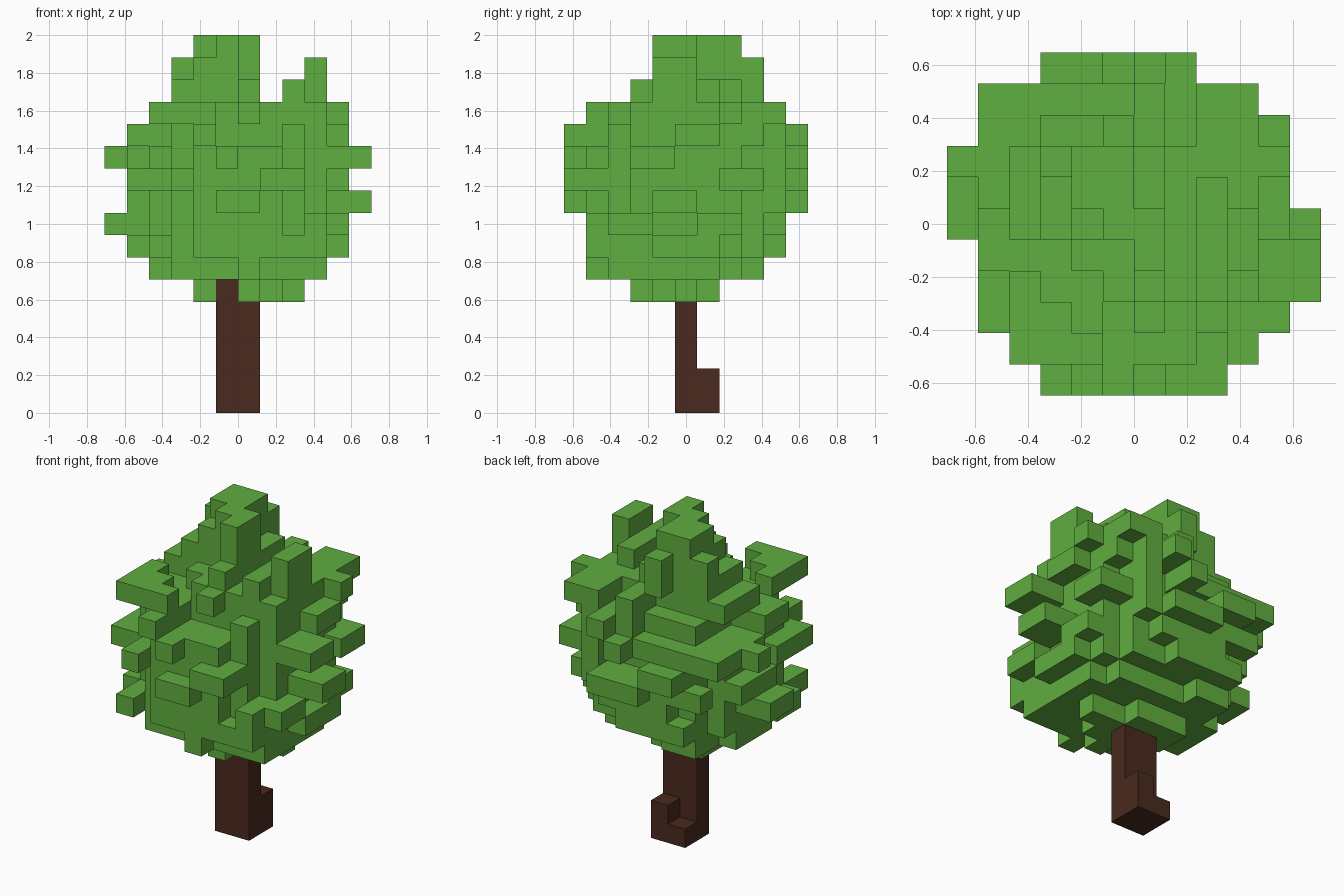
import bpy, bmesh, math
from mathutils import Vector

cube = bpy.data.objects.get("Cube")
if cube:
    bpy.data.objects.remove(cube, do_unlink=True)

U = 2 / 17  # edge of one block


def make_material(name, color):
    m = bpy.data.materials.new(name)
    m.use_nodes = True
    m.diffuse_color = color
    bsdf = m.node_tree.nodes["Principled BSDF"]
    bsdf.inputs["Base Color"].default_value = color
    bsdf.inputs["Roughness"].default_value = 0.9
    return m


def fill(boxes):
    """Cells covered by boxes (x0, x1, y0, y1, z0, z1) in block units."""
    return {(x, y, z) for x0, x1, y0, y1, z0, z1 in boxes
            for x in range(x0, x1) for y in range(y0, y1) for z in range(z0, z1)}


def build(name, cells, material):
    """One clean skin around the outside of a set of block cells."""
    bm = bmesh.new()
    verts = {}

    def vert(p):
        key = tuple(round(c) for c in p)
        if key not in verts:
            verts[key] = bm.verts.new((key[0] * U, (key[1] - 5.5) * U, key[2] * U))
        return verts[key]

    for cell in cells:
        mid = Vector(cell) + Vector((0.5, 0.5, 0.5))
        for axis in range(3):
            for sign in (-1, 1):
                near = list(cell)
                near[axis] += sign
                if tuple(near) in cells:
                    continue
                n, a = Vector((0, 0, 0)), Vector((0, 0, 0))
                n[axis], a[(axis + 1) % 3] = sign, 1
                b = n.cross(a)
                corners = [mid + (n + a * s + b * t) / 2
                           for s, t in ((-1, -1), (1, -1), (1, 1), (-1, 1))]
                bm.faces.new([vert(p) for p in corners])
    # merge the block sides into large flat faces
    bmesh.ops.dissolve_limit(bm, angle_limit=math.radians(1),
                             verts=bm.verts, edges=bm.edges)
    mesh = bpy.data.meshes.new(name)
    bm.to_mesh(mesh)
    bm.free()
    mesh.materials.append(material)
    obj = bpy.data.objects.new(name, mesh)
    bpy.context.collection.objects.link(obj)
    return obj


leaf_green = make_material("leaf green", (0.118, 0.425, 0.051, 1))
bark_brown = make_material("bark brown", (0.068, 0.023, 0.013, 1))

# Trunk with a stepped root behind it
trunk = [(-1, 1, 5, 6, 0, 6), (0, 1, 6, 7, 0, 2), (-1, 0, 6, 7, 0, 1)]

# Stacked body of the crown, from the bottom up
body = [
    (0, 1, 3, 5, 5, 6), (1, 2, 4, 6, 5, 6), (2, 3, 5, 6, 5, 6),
    (-2, 1, 6, 7, 5, 6), (-2, -1, 5, 7, 5, 6),
    (-3, 3, 2, 8, 6, 7), (-4, 4, 4, 7, 6, 7), (-3, -1, 8, 9, 6, 7),
    (-4, 4, 3, 8, 7, 12), (-3, 3, 2, 9, 7, 12), (-2, 2, 1, 9, 7, 12),
    (-3, 1, 9, 10, 7, 8), (-2, 2, 9, 10, 8, 9), (-3, 3, 9, 10, 9, 10),
    (-5, 0, 6, 10, 11, 12), (-3, 4, 3, 9, 12, 13),
    (-4, 4, 5, 8, 13, 14), (-2, 4, 4, 5, 13, 14), (-1, 4, 3, 4, 13, 14),
]

# Leaf clumps on the front
front = [
    (-1, 1, 0, 1, 9, 10), (-1, 0, 0, 1, 11, 12), (-2, -1, 0, 3, 12, 13),
    (-3, -2, 0, 2, 10, 11), (1, 3, 0, 3, 10, 11), (2, 3, 2, 4, 11, 13),
    (2, 4, 1, 3, 7, 8), (3, 4, 1, 3, 8, 9), (3, 4, 2, 4, 6, 7),
    (-4, -3, 1, 3, 7, 8), (0, 1, 1, 2, 6, 7),
]

# Leaf clumps on the back
back = [
    (-1, 2, 10, 11, 9, 10), (0, 1, 9, 11, 11, 12), (0, 1, 8, 10, 12, 14),
    (-3, -1, 9, 11, 10, 11), (1, 2, 9, 11, 12, 13), (2, 3, 8, 10, 9, 13),
    (-4, -3, 9, 10, 9, 10),
]

# Leaf clumps on the left (+x) and right (-x)
left = [
    (4, 6, 3, 5, 11, 12), (4, 6, 4, 6, 9, 10), (4, 5, 7, 9, 10, 11),
    (3, 4, 8, 9, 10, 11), (4, 5, 2, 4, 8, 9), (3, 4, 2, 3, 8, 9),
    (4, 5, 5, 7, 12, 13), (4, 5, 4, 7, 7, 8), (4, 5, 6, 8, 8, 9),
]
right = [
    (-6, -4, 5, 7, 8, 9), (-6, -4, 7, 8, 11, 12), (-5, -3, 2, 5, 10, 11),
    (-5, -4, 3, 5, 7, 8), (-5, -4, 5, 8, 9, 10), (-5, -3, 4, 6, 12, 13),
]

# Corner plates, small turrets and the peak
top = [
    (-4, -1, 1, 2, 13, 14), (-4, -2, 2, 3, 13, 14), (-4, -3, 3, 4, 13, 14),
    (-3, -2, 2, 3, 12, 13),
    (2, 4, 8, 10, 13, 14), (4, 5, 7, 8, 13, 14), (0, 1, 2, 3, 13, 14),
    (2, 3, 3, 7, 14, 15), (3, 4, 4, 6, 14, 16),
    (-3, 1, 5, 8, 14, 15), (0, 1, 3, 6, 14, 15),
    (-3, -2, 7, 8, 15, 16), (-2, 0, 5, 8, 15, 16), (-1, 0, 8, 9, 14, 16),
    (0, 1, 4, 6, 15, 17), (-1, 0, 5, 6, 16, 17), (-2, 0, 6, 8, 16, 17),
]

trunk_cells = fill(trunk)
crown_cells = fill(body + front + back + left + right + top) - trunk_cells
build("trunk", trunk_cells, bark_brown)
build("leafy_crown", crown_cells, leaf_green)
